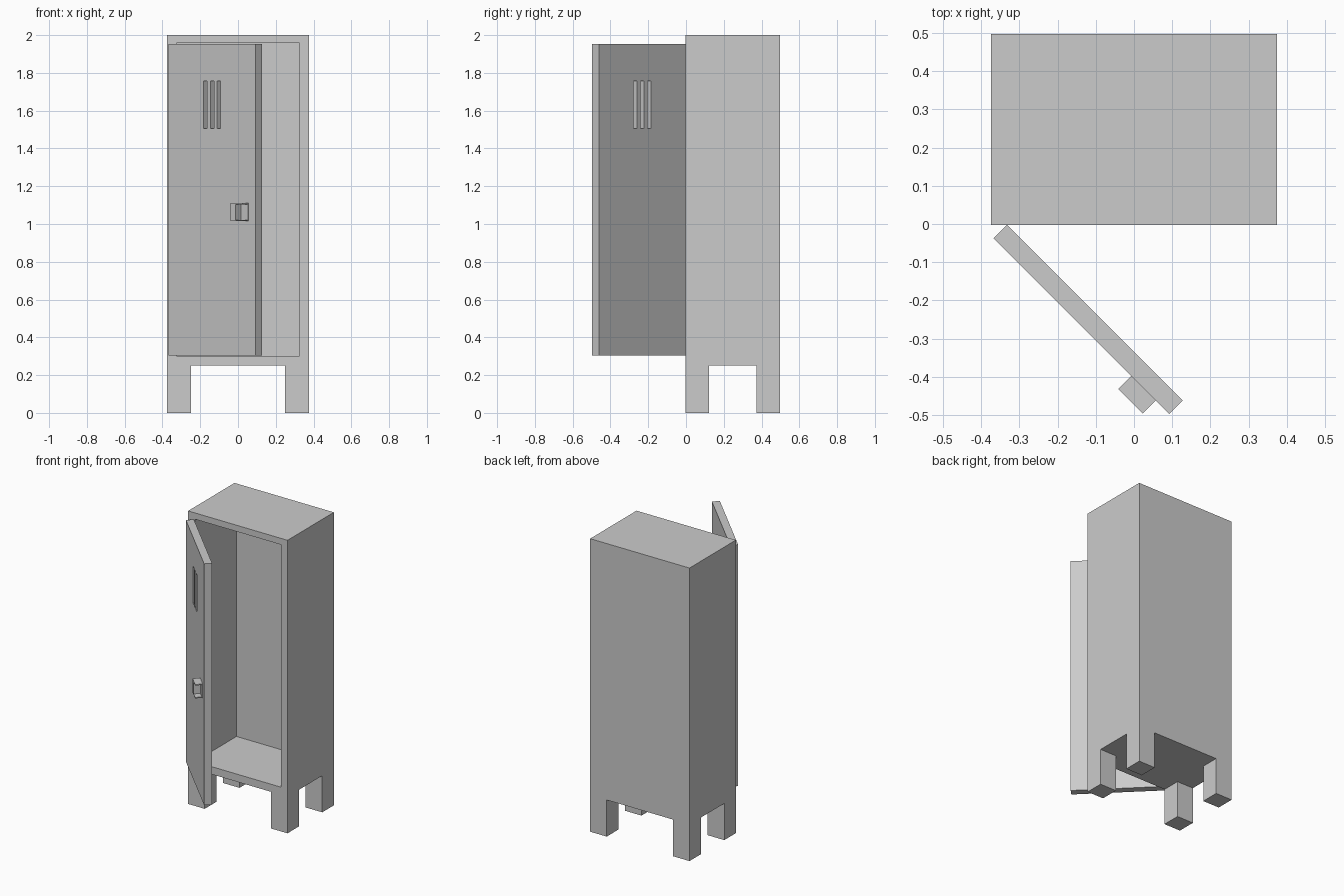
import bpy
from math import radians
from mathutils import Matrix

if "Cube" in bpy.data.objects:
    bpy.data.objects.remove(bpy.data.objects["Cube"])


def box(name, lo, hi, frame=Matrix()):
    """Box between two corners, optionally placed in a rotated frame."""
    mid = [(a + b) / 2 for a, b in zip(lo, hi)]
    size = [b - a for a, b in zip(lo, hi)]
    bpy.ops.mesh.primitive_cube_add(size=1)
    ob = bpy.context.object
    ob.name = name
    ob.data.transform(frame @ Matrix.Translation(mid) @ Matrix.Diagonal((*size, 1)))
    return ob


def cut(target, cutter):
    """Subtract the cutter from the target and discard it."""
    mod = target.modifiers.new("cut", "BOOLEAN")
    mod.operation = "DIFFERENCE"
    mod.solver = "EXACT"
    mod.object = cutter
    cutter.hide_render = True
    bpy.context.view_layer.objects.active = target
    bpy.ops.object.modifier_apply(modifier=mod.name)
    bpy.data.objects.remove(cutter)


W, FRONT, BACK, LEG = 0.375, -0.002, 0.498, 0.125

# Hollow cabinet, open at the front
cabinet = box("cabinet", (-W, FRONT, 0.25), (W, BACK, 2))
cut(cabinet, box("cavity", (-W + 0.05, FRONT - 0.1, 0.302), (W - 0.05, BACK - 0.05, 1.957)))

# Four square legs
for x in (-W, W - LEG):
    for y in (FRONT, BACK - LEG):
        box("leg", (x, y, 0), (x + LEG, y + LEG, 0.25))

# Door, hinged on the left and standing open at 45 degrees
hinge = Matrix.Translation((-0.332, FRONT, 0)) @ Matrix.Rotation(radians(-45), 4, "Z")
door = box("door", (0, -0.05, 0.305), (0.65, 0, 1.953), hinge)

# Vent slots through the door
for i in range(3):
    u = 0.26 + i * 0.052
    cut(door, box("slot", (u, -0.1, 1.505), (u + 0.026, 0.05, 1.758), hinge))

# Finger-pull handle, hollowed towards the free edge
handle = box("handle", (0.51, -0.098, 1.015), (0.6, -0.05, 1.11), hinge)
cut(handle, box("pull", (0.548, -0.15, 1.022), (0.65, -0.056, 1.103), hinge))
